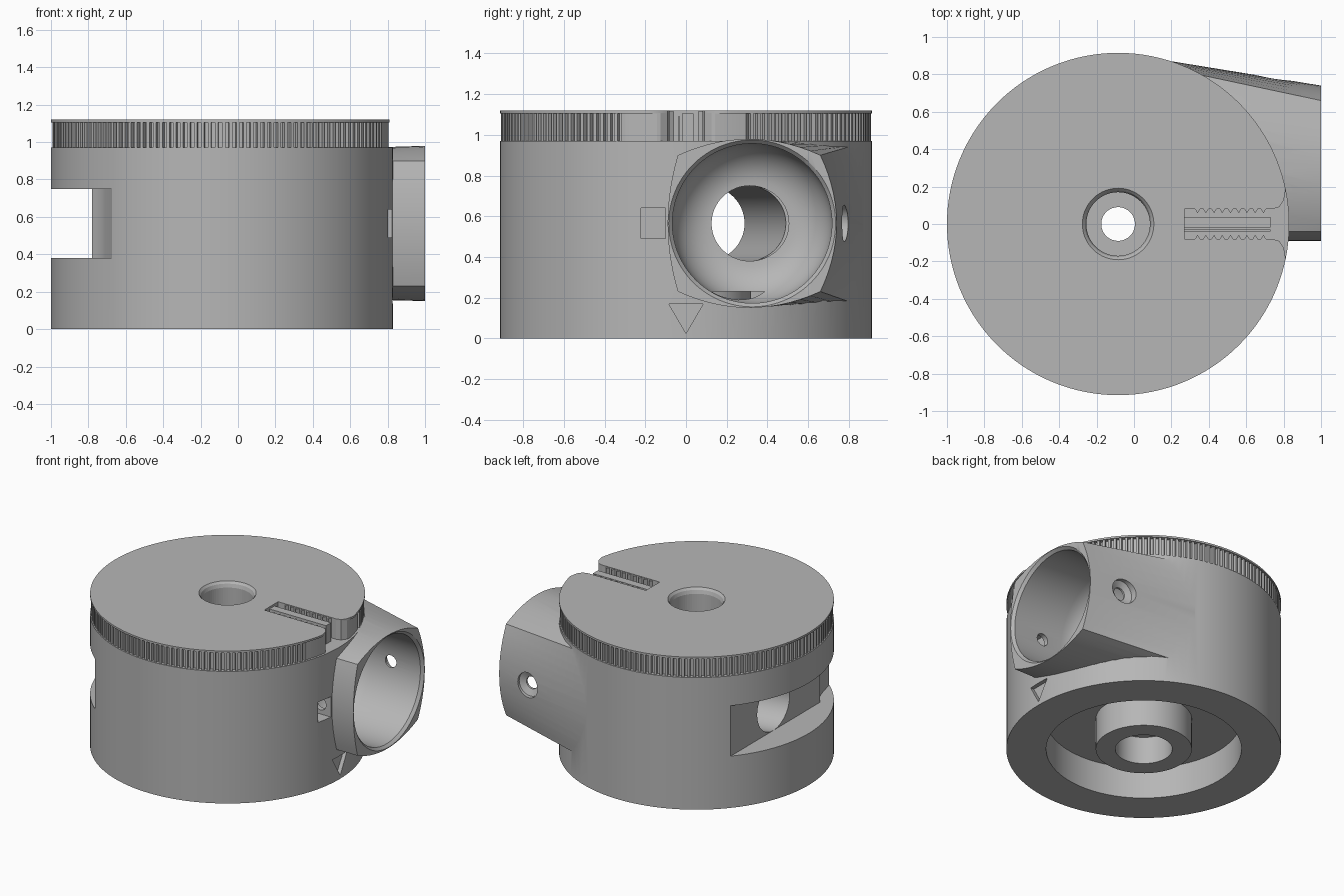
import bpy, bmesh, math
from mathutils import Matrix, Vector

cube = bpy.data.objects.get("Cube")
if cube:
    bpy.data.objects.remove(cube, do_unlink=True)

grey = bpy.data.materials.new("plain grey")
grey.use_nodes = True
grey.diffuse_color = (0.47, 0.47, 0.47, 1)
grey.node_tree.nodes["Principled BSDF"].inputs["Base Color"].default_value = grey.diffuse_color

CX, R = -0.085, 0.915          # drum axis and radius
PY, PZ = 0.325, 0.565          # port axis
AXIS = Matrix.Translation((CX, 0, 0))


def finish(name, bm, matrix=Matrix()):
    bmesh.ops.transform(bm, matrix=matrix, verts=bm.verts)
    bmesh.ops.recalc_face_normals(bm, faces=bm.faces)
    mesh = bpy.data.meshes.new(name)
    bm.to_mesh(mesh)
    bm.free()
    mesh.materials.append(grey)
    obj = bpy.data.objects.new(name, mesh)
    bpy.context.collection.objects.link(obj)
    return obj


def loft(name, rings, matrix=Matrix(), closed=False):
    """Skin a list of equal-length rings; cap the ends unless closed."""
    bm = bmesh.new()
    loops = [[bm.verts.new(p) for p in ring] for ring in rings]
    pairs = list(zip(loops, loops[1:]))
    if closed:
        pairs.append((loops[-1], loops[0]))
    else:
        bm.faces.new(loops[0])
        bm.faces.new(loops[-1])
    n = len(loops[0])
    for a, b in pairs:
        for i in range(n):
            j = (i + 1) % n
            bm.faces.new((a[i], a[j], b[j], b[i]))
    return finish(name, bm, matrix)


def lathe(name, profile, matrix=AXIS, closed=False, n=96):
    turns = [math.tau * i / n for i in range(n)]
    rings = [[(r * math.cos(a), r * math.sin(a), z) for a in turns] for r, z in profile]
    return loft(name, rings, matrix, closed)


def prism(name, outline, z0, z1, matrix=Matrix()):
    return loft(name, [[(x, y, z) for x, y in outline] for z in (z0, z1)], matrix)


def box(name, lo, hi):
    outline = [(lo[0], lo[1]), (hi[0], lo[1]), (hi[0], hi[1]), (lo[0], hi[1])]
    return prism(name, outline, lo[2], hi[2])


def combine(obj, tool, operation="DIFFERENCE", keep=False):
    mod = obj.modifiers.new("shape", "BOOLEAN")
    mod.operation, mod.object, mod.solver = operation, tool, "EXACT"
    bpy.context.view_layer.objects.active = obj
    bpy.ops.object.modifier_apply(modifier=mod.name)
    if not keep:
        bpy.data.objects.remove(tool, do_unlink=True)


def along(start, end):
    """Matrix that lays local z on the line from start to end."""
    d = Vector(end) - Vector(start)
    return Matrix.Translation(start) @ d.to_track_quat("Z", "Y").to_matrix().to_4x4()


def bulged(x, corners, bulges, steps=14):
    """Four-sided section in the yz plane with arched sides."""
    ring = []
    for k, bulge in enumerate(bulges):
        a, b = Vector(corners[k]), Vector(corners[(k + 1) % 4])
        side = (b - a).normalized()
        out = Vector((side.y, -side.x))
        for i in range(steps):
            t = i / steps
            p = a.lerp(b, t) + out * bulge * 4 * t * (1 - t)
            ring.append((x, p.x, p.y))
    return ring


# Drum body with the flared side port block
body = lathe("drum_body", [(R, 0), (R, 0.97)], n=128)
near = bulged(0.2, [(-0.04, 0.23), (0.83, 0.17), (0.83, 0.95), (-0.04, 0.9)],
              [0.03, 0.04, 0.03, 0.05])
far = bulged(1.0, [(-0.04, 0.23), (0.66, 0.23), (0.66, 0.9), (-0.04, 0.9)],
             [0.08, 0.08, 0.08, 0.05])
combine(body, loft("port_block", [near, far]), "UNION")

# Underside ring recess, leaving the central boss
combine(body, lathe("recess", [(0.32, -0.1), (0.65, -0.1), (0.65, 0.23), (0.32, 0.23)], closed=True))

# Port: chamfered mouth, straight bore, rounded funnel
funnel = [(0.43, -0.02), (0.41, 0.0), (0.392, 0.02), (0.392, 0.42)]
for i in range(1, 11):
    a = math.pi / 2 * i / 10
    funnel.append((0.18 + 0.212 * math.cos(a), 0.42 + 0.22 * math.sin(a)))
funnel.append((0.18, 0.7))
combine(body, lathe("port_bore", funnel, along((1, PY, PZ), (0, PY, PZ))))

# Slanted duct to the side window
start, end = (0.42, PY, PZ), (-1.15, 0.03, PZ)
combine(body, lathe("duct", [(0.185, 0), (0.185, 1.6)], along(start, end), n=64))
window = [(-1.2, -0.9), (-0.62, -0.9), (-0.71, -0.56), (-0.74, -0.48), (-0.78, -0.44),
          (-0.78, 0.7), (-1.2, 0.7)]
combine(body, prism("window", window, 0.38, 0.75))

# Cross screw hole with counterbore
hole = [(0.09, 0), (0.09, 0.1), (0.045, 0.12), (0.045, 0.98)]
combine(body, lathe("screw_hole", hole, along((0.74, 0.85, PZ), (0.74, 0, PZ)), n=32))
combine(body, box("nut_pocket", (0.68, -0.22, 0.49), (0.95, -0.1, 0.64)))

# Engraved arrow below the port
arrow = Matrix(((0, 0, 1, 0), (1, 0, 0, 0), (0, 1, 0, 0), (0, 0, 0, 1)))
combine(body, prism("arrow", [(-0.085, 0.17), (0.085, 0.17), (0, 0.025)], 0.8, 0.9, arrow))

# Knurled dial under a thin top plate
outline = []
teeth = 150
for i in range(teeth):
    for step, r in ((0, 0.885), (0.45, 0.885), (0.5, 0.908), (0.95, 0.908)):
        a = math.tau * (i + step) / teeth
        if math.cos(a) > math.cos(math.radians(20)):
            r = 0.9
        outline.append((r * math.cos(a), r * math.sin(a)))
dial = prism("knurled_dial", outline, 0.97, 1.107, AXIS)
plate = lathe("top_plate", [(R, 1.106), (R, 1.12)], n=128)

# Slot with a rounded mouth through the dial and plate
half = [(0.27, 0.08), (0.74, 0.08), (0.775, 0.09), (0.8, 0.125), (0.812, 0.19),
        (0.8, 0.31), (0.95, 0.31)]
mouth = half + [(x, -y) for x, y in reversed(half)]
slot = prism("slot_cutter", mouth, 0.9, 1.2)

# Stepped centre shaft
shaft = lathe("shaft_cutter", [(0.19, -0.1), (0.19, 0.2), (0.09, 0.2), (0.09, 0.8),
                               (0.17, 0.8), (0.17, 1.08), (0.178, 1.105), (0.2, 1.13)], n=64)
for part in (dial, plate):
    combine(part, slot, keep=True)
for part in (body, dial, plate):
    combine(part, shaft, keep=True)
for tool in (slot, shaft):
    bpy.data.objects.remove(tool, do_unlink=True)

# Spring bar and ratchet teeth in the slot
box("spring_bar", (0.26, -0.02, 0.96), (0.73, 0.038, 1.105))
box("slot_rib", (0.26, -0.04, 0.96), (0.73, -0.03, 1.09))
for side, label in ((1, "back"), (-1, "front")):
    for i in range(9):
        x = 0.34 + 0.044 * i
        tooth = [(x - 0.015, side * 0.082), (x + 0.015, side * 0.082), (x, side * 0.058)]
        prism(f"{label}_tooth_{i + 1}", tooth, 0.96, 1.115)

# Smooth the round walls, keep edges crisp
bpy.ops.object.select_all(action="DESELECT")
for part in (body, plate):
    part.select_set(True)
    bpy.context.view_layer.objects.active = part
bpy.ops.object.shade_smooth_by_angle(angle=math.radians(28))
